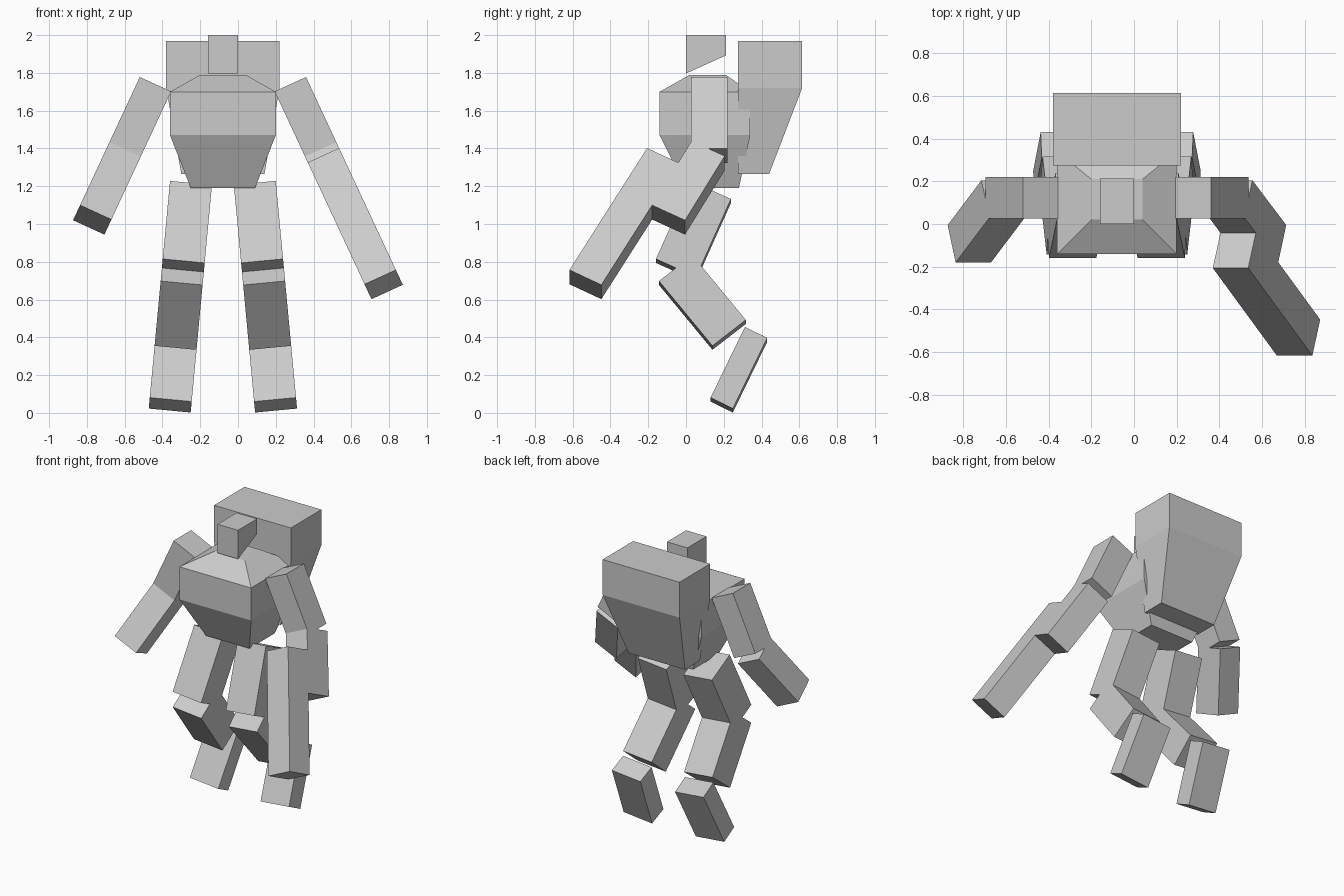
import bpy, bmesh
from mathutils import Vector

if "Cube" in bpy.data.objects:
    bpy.data.objects.remove(bpy.data.objects["Cube"])

MID = -0.08  # body centre line


def loft(name, rings):
    """Closed solid through a stack of equally sized point rings."""
    bm = bmesh.new()
    vs = [[bm.verts.new(p) for p in r] for r in rings]
    n = len(vs[0])
    for a, b in zip(vs, vs[1:]):
        for i in range(n):
            j = (i + 1) % n
            bm.faces.new((a[i], a[j], b[j], b[i]))
    bm.faces.new(vs[0][::-1])
    bm.faces.new(vs[-1])
    bmesh.ops.recalc_face_normals(bm, faces=bm.faces[:])
    me = bpy.data.meshes.new(name)
    bm.to_mesh(me)
    bm.free()
    ob = bpy.data.objects.new(name, me)
    bpy.context.collection.objects.link(ob)
    return ob


def rect(hw, y0, y1, z):
    return [(MID - hw, y0, z), (MID + hw, y0, z), (MID + hw, y1, z), (MID - hw, y1, z)]


def limb(name, quad, top, slope, inset, side=1):
    """Block whose outer face is a side-view quad on a plane leaning outward.
    top: (x, z) where the lean starts; inset: step from outer to inner face."""
    outer = [Vector((top[0] + slope * (top[1] - z), y, z)) for y, z in quad]
    inner = [p + Vector(inset) for p in outer]
    rings = [outer, inner]
    if side < 0:
        rings = [[(2 * MID - p.x, p.y, p.z) for p in r] for r in rings]
    return loft(name, rings)


# Torso and backpack
loft("torso", [rect(0.17, 0.0, 0.28, 1.19), rect(0.28, -0.14, 0.34, 1.47),
               rect(0.28, -0.14, 0.34, 1.70), rect(0.12, 0.02, 0.21, 1.79)])
loft("backpack", [rect(0.22, 0.275, 0.44, 1.265), rect(0.30, 0.275, 0.615, 1.72),
                  rect(0.30, 0.275, 0.615, 1.97)])

# Head with sloping underside
head = [(0.0, 2.0), (0.0, 1.797), (0.213, 1.893), (0.213, 2.0)]
loft("head", [[(MID + s * 0.08, y, z) for y, z in head] for s in (-1, 1)])

# Outer side-view quads (y, z)
legs = {
    "thigh": [(0.026, 1.228), (0.238, 1.132), (0.053, 0.719), (-0.159, 0.815)],
    "shin": [(0.034, 0.835), (0.317, 0.492), (0.14, 0.355), (-0.143, 0.698)],
    "foot": [(0.312, 0.455), (0.43, 0.397), (0.248, 0.023), (0.13, 0.081)],
}
arms = {
    "upper_arm": [(0.026, 1.778), (0.22, 1.778), (0.22, 1.40), (0.026, 1.40)],
    "forearm": [(0.03, 1.44), (0.205, 1.36), (-0.005, 1.02), (-0.18, 1.10)],
}
LEG = ((0.20, 1.227), 0.0935, (-0.222, 0, -0.021))
ARM = ((0.36, 1.778), 0.466, (-0.166, 0, -0.076))

# Mirrored legs and arms
for side, label in ((1, "right"), (-1, "left")):
    for part, quad in legs.items():
        limb(f"{label}_{part}", quad, *LEG, side)
    for part, quad in arms.items():
        limb(f"{label}_{part}", quad, *ARM, side)

# Long block held on one arm only
limb("hand_block", [(-0.206, 1.402), (-0.037, 1.323), (-0.448, 0.678), (-0.617, 0.757)], *ARM)
